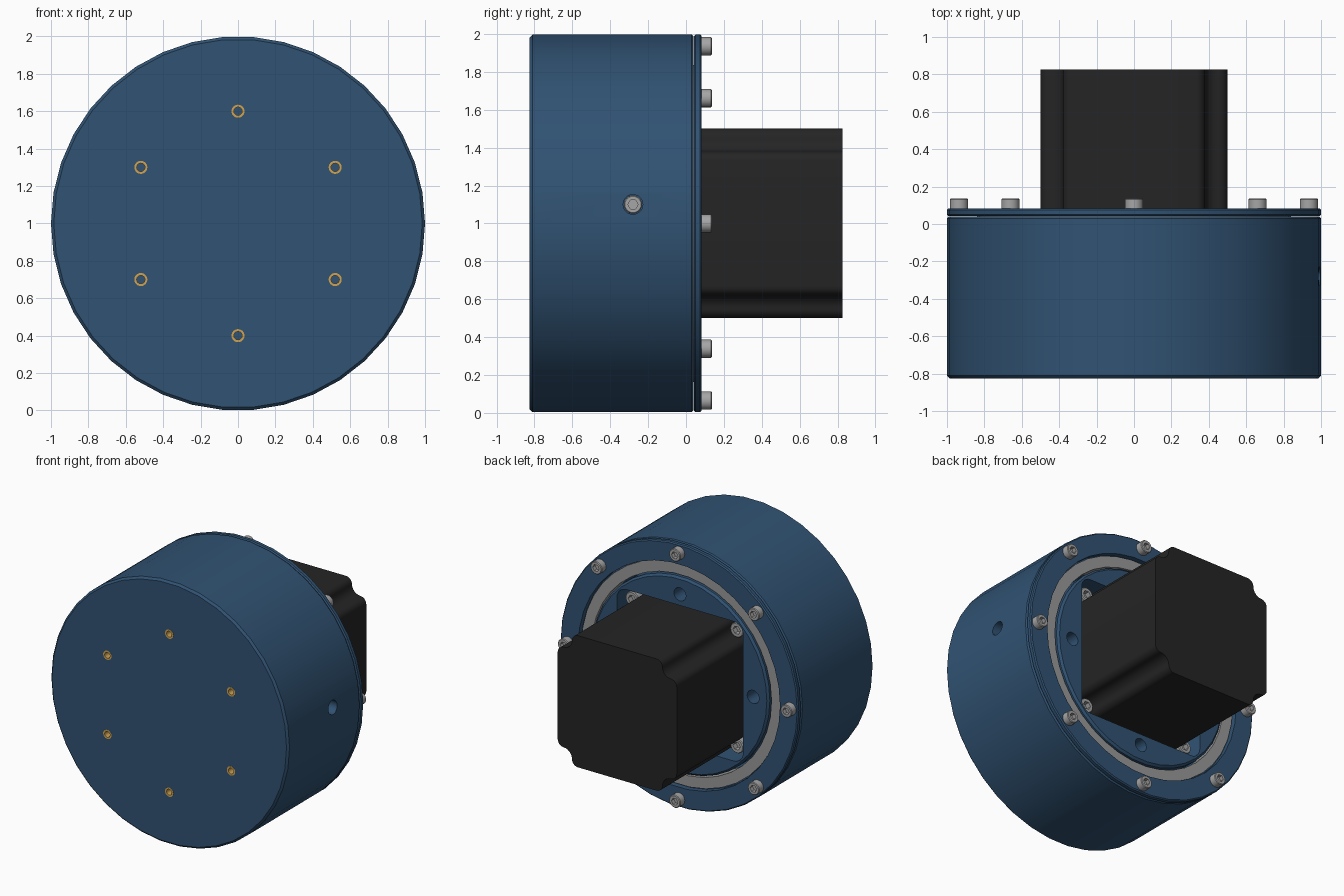
import bpy, bmesh
from math import sin, cos, pi, radians
from mathutils import Vector

cube = bpy.data.objects.get("Cube")
if cube:
    bpy.data.objects.remove(cube, do_unlink=True)

SIDES = 38
CENTRE = Vector((0, 0, 1))


def material(name, color):
    m = bpy.data.materials.new(name)
    m.use_nodes = True
    m.diffuse_color = (*color, 1)
    bsdf = next(n for n in m.node_tree.nodes if n.type == 'BSDF_PRINCIPLED')
    bsdf.inputs["Base Color"].default_value = (*color, 1)
    return m


blue = material("blue anodised", (0.03, 0.085, 0.17))
black = material("motor black", (0.018, 0.018, 0.018))
steel = material("screw steel", (0.38, 0.38, 0.38))
race = material("bearing grey", (0.32, 0.32, 0.32))
brass = material("brass", (0.62, 0.37, 0.09))


def finish(name, bm, mat, loc):
    bmesh.ops.remove_doubles(bm, verts=bm.verts, dist=1e-5)
    bmesh.ops.recalc_face_normals(bm, faces=bm.faces)
    mesh = bpy.data.meshes.new(name)
    bm.to_mesh(mesh)
    bm.free()
    mesh.materials.append(mat)
    ob = bpy.data.objects.new(name, mesh)
    ob.location = loc
    bpy.context.collection.objects.link(ob)
    return ob


def lathe(name, profile, mat, n=SIDES, loc=CENTRE):
    """Turn a closed (radius, y) profile around the y axis."""
    bm = bmesh.new()
    rings = [[bm.verts.new((r * cos(2 * pi * i / n), y, r * sin(2 * pi * i / n)))
              for i in range(n)] for r, y in profile]
    for k, ring in enumerate(rings):
        nxt = rings[(k + 1) % len(rings)]
        if profile[k][0] == 0 and profile[(k + 1) % len(rings)][0] == 0:
            continue
        for i in range(n):
            j = (i + 1) % n
            bm.faces.new((ring[i], ring[j], nxt[j], nxt[i]))
    return finish(name, bm, mat, loc)


def rod(name, r, y0, y1, mat, n=24, loc=CENTRE):
    return lathe(name, [(0, y0), (r, y0), (r, y1), (0, y1)], mat, n, loc)


def prism(name, outline, y0, y1, mat):
    """Extrude an (x, z) outline along y."""
    bm = bmesh.new()
    face = bm.faces.new([bm.verts.new((x, y0, z)) for x, z in outline])
    out = bmesh.ops.extrude_face_region(bm, geom=[face])
    moved = [v for v in out["geom"] if isinstance(v, bmesh.types.BMVert)]
    bmesh.ops.translate(bm, verts=moved, vec=(0, y1 - y0, 0))
    return finish(name, bm, mat, CENTRE)


def arc(cx, cz, r, a0, a1, steps=6):
    angles = [radians(a0 + (a1 - a0) * i / steps) for i in range(steps + 1)]
    return [(cx + r * cos(a), cz + r * sin(a)) for a in angles]


def four_corners(corner):
    """Repeat one corner outline around the four quadrants."""
    pts = []
    for q in range(4):
        pts += corner
        corner = [(-z, x) for x, z in corner]
    return pts


def cut(ob, cutters):
    bpy.context.view_layer.objects.active = ob
    for c in cutters:
        c.hide_render = True
        mod = ob.modifiers.new("cut", 'BOOLEAN')
        mod.operation, mod.solver, mod.object = 'DIFFERENCE', 'EXACT', c
        bpy.ops.object.modifier_apply(modifier=mod.name)
        bpy.data.objects.remove(c, do_unlink=True)


def around(r, count, start=0):
    """Positions on a circle about the main axis."""
    return [CENTRE + Vector((r * cos(a), 0, r * sin(a)))
            for a in (radians(start) + 2 * pi * i / count for i in range(count))]


# Cup-shaped housing with chamfered rims and a stepped bearing seat
housing = lathe("housing", [
    (0, -.825), (.985, -.825), (1, -.81), (1, .03), (.99, .04), (.84, .04),
    (.84, -.05), (.78, -.05), (.78, -.62), (0, -.62)], blue)

# Threaded brass inserts in the front face
insert_spots = around(.6, 6, 90)
set_screw_spot = Vector((0, -.28, 1.1))
cutters = [rod("insert_cutter", .034, -.9, -.72, blue, 24, p) for p in insert_spots]
side_cutter = rod("side_cutter", .052, .74, 1.1, blue, 24, set_screw_spot)
side_cutter.rotation_euler.z = -pi / 2
cut(housing, cutters + [side_cutter])
for p in insert_spots:
    lathe("brass_insert", [(.022, -.826), (.035, -.826), (.035, -.72), (.022, -.72)],
          brass, 24, p)

# Retaining ring and bearing race at the back
lathe("retaining_ring", [(.848, .042), (.992, .042), (1, .05), (1, .075),
                         (.992, .083), (.848, .083)], blue)
lathe("bearing_race", [(.757, -.05), (.84, -.05), (.84, .055), (.757, .055)], race)

# Hub with a rounded square motor pocket and four bolt holes
hub = lathe("hub", [(0, -.3), (.745, -.3), (.745, .058), (.73, .073), (0, .073)], blue)
pocket = prism("pocket_cutter", four_corners(arc(.45, .45, .08, 0, 90)), -.13, .2, blue)
cut(hub, [pocket] + [rod("bolt_cutter", .05, -.15, .2, blue, 24, p)
                     for p in around(.615, 4)])

# Motor: square flange and body with scalloped corners
prism("motor_flange", four_corners(arc(.43, .43, .07, 0, 90)), -.13, -.05, black)
scallop = (arc(.45, .33, .05, 0, 90) + arc(.45, .45, .07, 270, 180)[1:]
           + arc(.33, .45, .05, 0, 90)[1:])
prism("motor_body", four_corners(scallop), -.05, .825, black)

# Socket-head screw, modelled once and shared
screw = lathe("rim_screw", [(0, 0), (.048, 0), (.048, .05), (.043, .055), (0, .055)],
              steel, 24, (0, 0, 0))
cut(screw, [rod("hex_cutter", .027, .025, .1, steel, 6, (0, 0, 0))])


def place_screw(name, loc):
    ob = bpy.data.objects.new(name, screw.data)
    ob.location = loc
    bpy.context.collection.objects.link(ob)
    return ob


for p in around(.935, 8):
    place_screw("rim_screw", p + Vector((0, .082, 0)))
for p in around(.44 * 2 ** .5, 4, 45):
    place_screw("motor_screw", p + Vector((0, -.05, 0))).scale = (1.15, 1.3, 1.15)
set_screw = place_screw("set_screw", set_screw_spot + Vector((.8, 0, 0)))
set_screw.rotation_euler.z = -pi / 2
bpy.data.objects.remove(screw, do_unlink=True)

# Smooth the round walls, keep machined edges crisp
bpy.ops.object.select_all(action='DESELECT')
for ob in bpy.context.collection.objects:
    if ob.type == 'MESH':
        ob.select_set(True)
        bpy.context.view_layer.objects.active = ob
bpy.ops.object.shade_smooth_by_angle(angle=radians(30))
